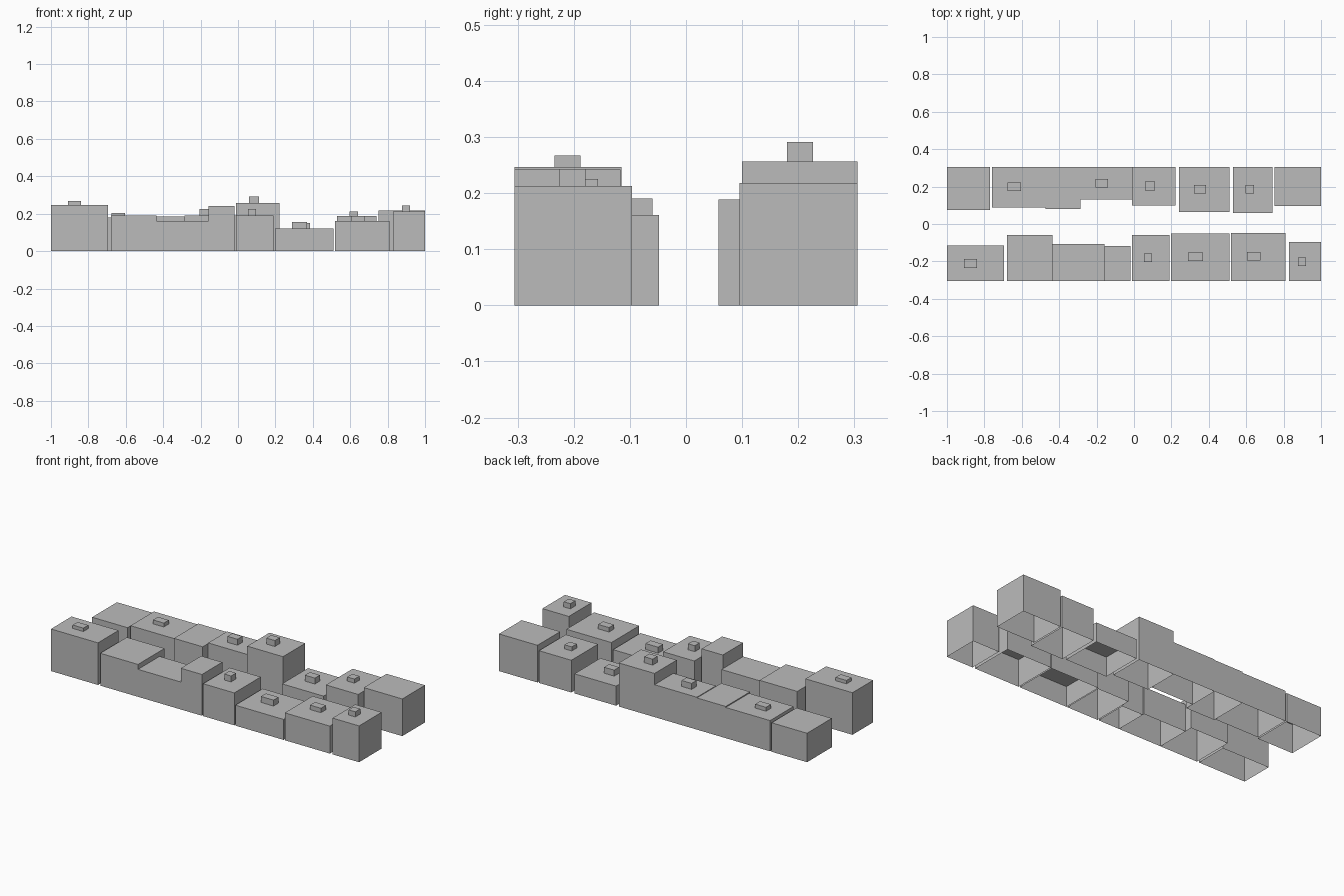
import bpy
import bmesh

grey = bpy.data.materials.new("plain grey")
grey.diffuse_color = (0.5, 0.5, 0.5, 1)


def open_box(name, x0, x1, y0, y1, z0, z1):
    """Box shell with four walls and a roof, open underneath."""
    bm = bmesh.new()
    bmesh.ops.create_cube(bm, size=1)
    for v in bm.verts:
        v.co.x = x1 if v.co.x > 0 else x0
        v.co.y = y1 if v.co.y > 0 else y0
        v.co.z = z1 if v.co.z > 0 else z0
    bm.normal_update()
    floor = [f for f in bm.faces if f.normal.z < -0.5]
    bmesh.ops.delete(bm, geom=floor, context='FACES_ONLY')
    mesh = bpy.data.meshes.new(name)
    bm.to_mesh(mesh)
    bm.free()
    mesh.materials.append(grey)
    obj = bpy.data.objects.new(name, mesh)
    bpy.context.collection.objects.link(obj)


EDGE = 0.306  # outer line shared by each row

# Each building: x start, x end, inner y, height
front_row = [
    (-1.00, -0.695, -0.115, 0.247), (-0.68, -0.435, -0.06, 0.19),
    (-0.435, -0.157, -0.106, 0.161), (-0.157, -0.02, -0.117, 0.242),
    (-0.012, 0.19, -0.06, 0.19), (0.197, 0.51, -0.052, 0.12),
    (0.518, 0.81, -0.048, 0.161), (0.828, 1.00, -0.096, 0.213)]
back_row = [
    (-1.00, -0.77, 0.076, 0.17), (-0.76, -0.472, 0.088, 0.18),
    (-0.472, -0.285, 0.08, 0.186), (-0.285, -0.01, 0.13, 0.19),
    (-0.01, 0.222, 0.10, 0.256), (0.24, 0.51, 0.065, 0.115),
    (0.53, 0.74, 0.058, 0.189), (0.75, 1.00, 0.095, 0.218)]

# Rooftop units by building index: x start, x end, y centre, top height
front_units = {
    0: (-0.91, -0.84, -0.211, 0.267), 4: (0.053, 0.097, -0.18, 0.225),
    5: (0.288, 0.37, -0.176, 0.155), 6: (0.604, 0.675, -0.172, 0.187),
    7: (0.876, 0.919, -0.202, 0.243)}
back_units = {
    1: (-0.675, -0.605, 0.199, 0.203), 3: (-0.205, -0.14, 0.218, 0.225),
    4: (0.058, 0.113, 0.203, 0.291), 5: (0.32, 0.385, 0.186, 0.15),
    6: (0.595, 0.642, 0.186, 0.213)}

for row, outer, buildings, units in (("front", -EDGE, front_row, front_units),
                                     ("back", EDGE, back_row, back_units)):
    for i, (x0, x1, inner, h) in enumerate(buildings):
        open_box(f"{row}_building_{i + 1}", x0, x1,
                 min(inner, outer), max(inner, outer), 0, h)
        if i in units:
            u0, u1, yc, top = units[i]
            open_box(f"{row}_roof_unit_{i + 1}", u0, u1,
                     yc - 0.023, yc + 0.023, h, top)
